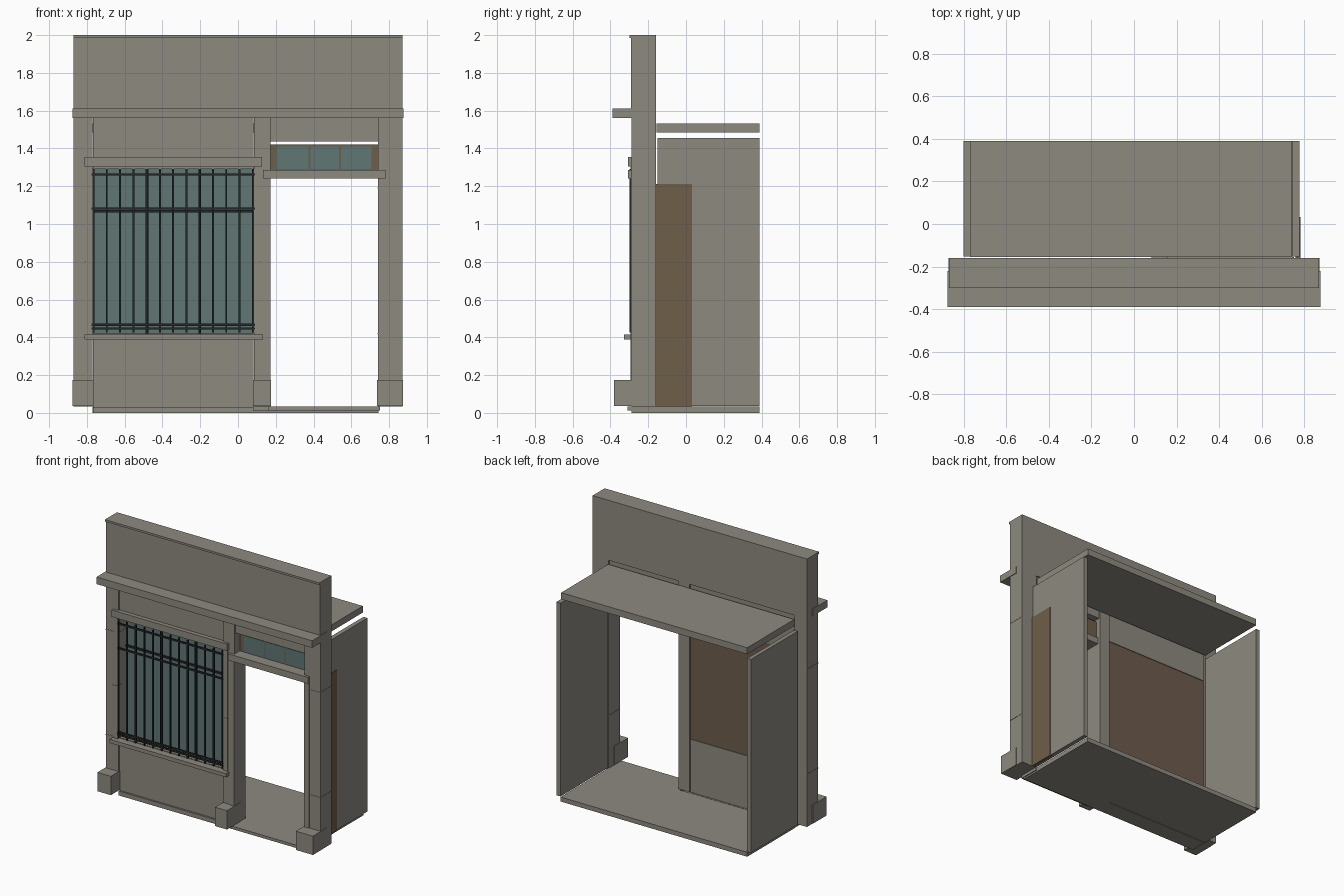
import bpy, bmesh


def material(name, rgb):
    m = bpy.data.materials.new(name)
    m.diffuse_color = (*rgb, 1)
    return m


STONE = material("warm grey stone", (0.27, 0.254, 0.216))
WOOD = material("brown wood", (0.16, 0.112, 0.066))
BOARD = material("dark brown board", (0.158, 0.108, 0.075))
GLASS = material("teal glass", (0.115, 0.185, 0.175))
IRON = material("dark iron", (0.017, 0.021, 0.022))


def box(name, x, y, z, mat=STONE):
    """Box from (min, max) ranges on each axis."""
    bm = bmesh.new()
    bmesh.ops.create_cube(bm, size=1)
    for v in bm.verts:
        v.co = [r[0] if c < 0 else r[1] for c, r in zip(v.co, (x, y, z))]
    me = bpy.data.meshes.new(name)
    bm.to_mesh(me)
    bm.free()
    me.materials.append(mat)
    ob = bpy.data.objects.new(name, me)
    bpy.context.collection.objects.link(ob)
    return ob


# Parapet, its cap and the projecting cornice
box("parapet", (-0.87, 0.87), (-0.29, -0.16), (1.56, 1.985))
box("parapet_cap", (-0.87, 0.87), (-0.30, -0.16), (1.985, 2.0))
box("cornice", (-0.875, 0.875), (-0.39, -0.22), (1.56, 1.612))

# Pillars with plinth blocks and fine joint bands
for side, x0, x1 in (("left", -0.87, -0.77), ("middle", 0.085, 0.172), ("right", 0.74, 0.87)):
    box(side + "_pillar", (x0, x1), (-0.288, -0.16), (0.035, 1.56))
    box(side + "_plinth", (x0 - 0.005, x1 + 0.004), (-0.38, -0.22), (0.037, 0.175))
    if side != "middle":
        for z in (0.42, 1.19):
            box(side + "_pillar_joint", (x0 - 0.002, x1 + 0.002), (-0.29, -0.16), (z - 0.003, z + 0.003))

# Wall around the window
box("wall_below_window", (-0.768, 0.083), (-0.275, -0.17), (0.0, 0.42))
box("wall_base_strip", (-0.768, 0.083), (-0.288, -0.16), (0.0, 0.032))
box("wall_above_window", (-0.768, 0.083), (-0.275, -0.17), (1.29, 1.56))
box("window_sill", (-0.812, 0.132), (-0.328, -0.20), (0.388, 0.415))
box("window_lintel", (-0.812, 0.127), (-0.306, -0.20), (1.305, 1.355))
for x0 in (-0.806, 0.085):
    box("window_jamb", (x0, x0 + 0.036), (-0.294, -0.20), (0.415, 1.305))
    box("window_jamb_joint", (x0 - 0.002, x0 + 0.038), (-0.296, -0.25), (0.798, 0.804))

# Window glass over a backing board
box("window_glass", (-0.77, 0.085), (-0.195, -0.187), (0.42, 1.30), GLASS)
box("window_backing", (-0.77, 0.085), (-0.187, -0.175), (0.42, 1.30), BOARD)
for x in (-0.482, -0.202):
    box("window_mullion", (x - 0.007, x + 0.007), (-0.205, -0.195), (0.42, 1.30), IRON)
box("window_crossbar", (-0.77, 0.085), (-0.205, -0.195), (1.06, 1.074), IRON)

# Iron grille
for i in range(13):
    x = -0.765 + i * 0.0703
    box("grille_bar", (x - 0.005, x + 0.005), (-0.298, -0.288), (0.425, 1.292), IRON)
for z in (0.447, 0.466, 1.082, 1.262):
    box("grille_rail", (-0.775, 0.09), (-0.295, -0.285), (z - 0.006, z + 0.006), IRON)

# Door surround, threshold and transom
for x0 in (0.132, 0.742):
    box("door_jamb", (x0, x0 + 0.04), (-0.294, -0.20), (0.037, 1.24))
box("door_lintel", (0.132, 0.782), (-0.307, -0.18), (1.24, 1.287))
box("threshold", (0.158, 0.752), (-0.31, -0.155), (0.012, 0.033))
box("threshold_base", (0.083, 0.745), (-0.288, -0.155), (0.0, 0.012))
box("transom_frame", (0.172, 0.74), (-0.225, -0.195), (1.287, 1.42), WOOD)
for x0, x1 in ((0.205, 0.373), (0.383, 0.535), (0.545, 0.707)):
    box("transom_pane", (x0, x1), (-0.228, -0.222), (1.29, 1.41), GLASS)
box("wall_above_door", (0.172, 0.74), (-0.275, -0.17), (1.438, 1.56))

# Room behind: floor, ceiling and side walls, open at the back
box("floor", (-0.77, 0.745), (-0.155, 0.39), (0.0, 0.033))
box("ceiling", (-0.77, 0.74), (-0.155, 0.39), (1.485, 1.533))
box("left_room_wall", (-0.80, -0.77), (-0.152, 0.39), (0.037, 1.455))
box("right_room_wall", (0.745, 0.778), (-0.152, 0.39), (0.037, 1.455))

# Door slid back beside the right wall
box("open_door", (0.758, 0.782), (-0.163, 0.033), (0.035, 1.213), WOOD)
